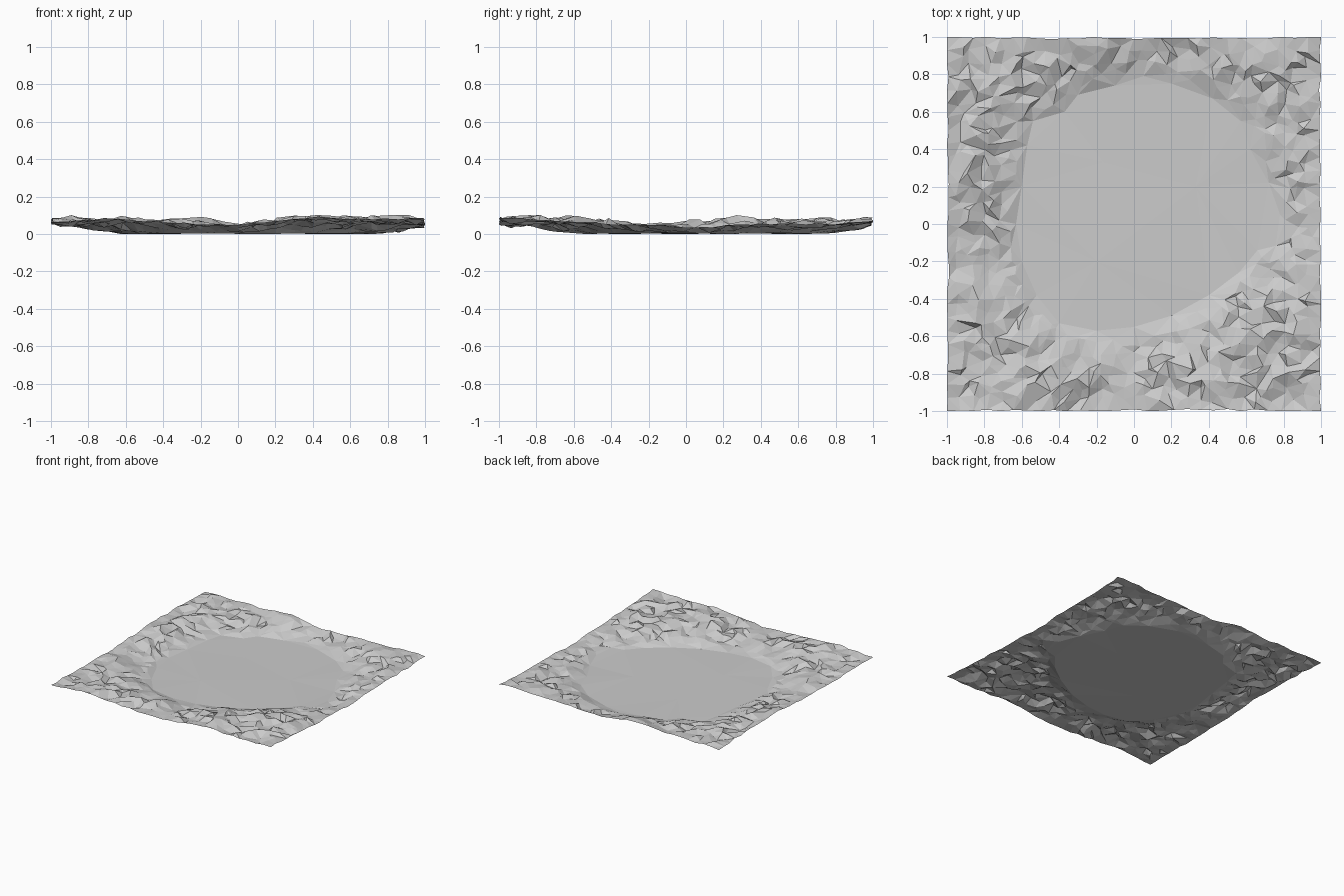
import bpy, random
from math import atan2, hypot, pi, cos, sin
from mathutils import Vector, noise
from mathutils.geometry import delaunay_2d_cdt

if "Cube" in bpy.data.objects:
    bpy.data.objects.remove(bpy.data.objects["Cube"])

random.seed(7)
CX, CY = 0.05, 0.10

# Outline of the flat basin floor
basin = [(0.78, 0.05), (0.72, 0.22), (0.62, 0.4), (0.57, 0.55), (0.42, 0.67), (0.2, 0.75),
         (0.05, 0.79), (-0.1, 0.74), (-0.3, 0.69), (-0.37, 0.6), (-0.54, 0.55), (-0.57, 0.42),
         (-0.6, 0.2), (-0.63, 0.0), (-0.6, -0.2), (-0.52, -0.38), (-0.4, -0.53), (-0.2, -0.57),
         (0.0, -0.55), (0.2, -0.49), (0.4, -0.38), (0.56, -0.26), (0.66, -0.14)]

# Height of the rim around the square border
rim = [(1, 0, .045), (1, .4, .055), (1, .8, .055), (1, 1, .075), (.6, 1, .07), (.2, 1, .06),
       (0, 1, .065), (-.2, 1, .095), (-.5, 1, .075), (-1, 1, .07), (-1, .6, .08), (-1, .25, .085),
       (-1, -.2, .055), (-1, -.6, .06), (-1, -1, .065), (-.7, -1, .085), (-.3, -1, .06),
       (0, -1, .05), (.2, -1, .07), (.45, -1, .1), (.65, -1, .08), (1, -1, .09),
       (1, -.6, .07), (1, -.35, .05)]


def angle(x, y):
    return atan2(y - CY, x - CX) % (2 * pi)


def lookup(table, a):
    """Interpolate a sorted (angle, value) table around the circle."""
    ring = [(table[-1][0] - 2 * pi, table[-1][1])] + table + [(table[0][0] + 2 * pi, table[0][1])]
    for (a0, v0), (a1, v1) in zip(ring, ring[1:]):
        if a0 <= a <= a1:
            return v0 + (v1 - v0) * (a - a0) / max(a1 - a0, 1e-6)
    return ring[0][1]


radius_table = sorted((angle(x, y), hypot(x - CX, y - CY)) for x, y in basin)
rim_table = sorted((angle(x, y), z) for x, y, z in rim)


def spread(x, y):
    """Distance outside the basin outline (negative inside)."""
    return hypot(x - CX, y - CY) - lookup(radius_table, angle(x, y))


def height(x, y):
    d = spread(x, y)
    if d < 0.004:
        return 0.006 + random.uniform(-0.003, 0.003)
    border = max(abs(x), abs(y)) > 0.982
    t = min(d / 0.27, 1.0)
    z = 0.008 + (lookup(rim_table, angle(x, y)) - 0.008) * t ** 0.8
    if border:
        return z + random.uniform(-0.006, 0.006)
    z += 0.02 * noise.noise(Vector((x * 6, y * 6, 3))) * t + random.uniform(-0.021, 0.017) * min(1, t * 2)
    return min(max(z, 0.01), 0.105)


# Slightly wobbly square border
points = []
corners = [(-1, -1), (1, -1), (1, 1), (-1, 1)]
for (x0, y0), (x1, y1) in zip(corners, corners[1:] + corners[:1]):
    for i in range(28):
        s = i / 28
        k = random.uniform(0, 0.012) if i else 0
        x, y = x0 + (x1 - x0) * s, y0 + (y1 - y0) * s
        points.append((x * (1 - k) if x0 == x1 else x, y * (1 - k) if y0 == y1 else y))
border_count = len(points)

# Basin edge, a few floor points, and scattered rocky ground
points += [(x, y) for x, y in basin]
points += [(-0.16, 0.33), (0.33, 0.2), (-0.2, -0.2)]
step = 0.058
n = int(0.96 / step)
for i in range(-n, n + 1):
    for j in range(-n, n + 1):
        x = i * step + random.uniform(-0.027, 0.027)
        y = j * step + random.uniform(-0.027, 0.027)
        if max(abs(x), abs(y)) < 0.965 and spread(x, y) > 0.03:
            points.append((x, y))

# Triangulate into one faceted sheet
out = delaunay_2d_cdt([Vector(p) for p in points], [], [list(range(border_count))], 1, 1e-5)
verts = [(p.x, p.y, height(p.x, p.y)) for p in out[0]]
low = min(v[2] for v in verts)
verts = [(x, y, z - low) for x, y, z in verts]

mesh = bpy.data.meshes.new("crater_ground")
mesh.from_pydata(verts, [], [list(f) for f in out[2]])
mesh.update()
ground = bpy.data.objects.new("crater_ground", mesh)
bpy.context.collection.objects.link(ground)
